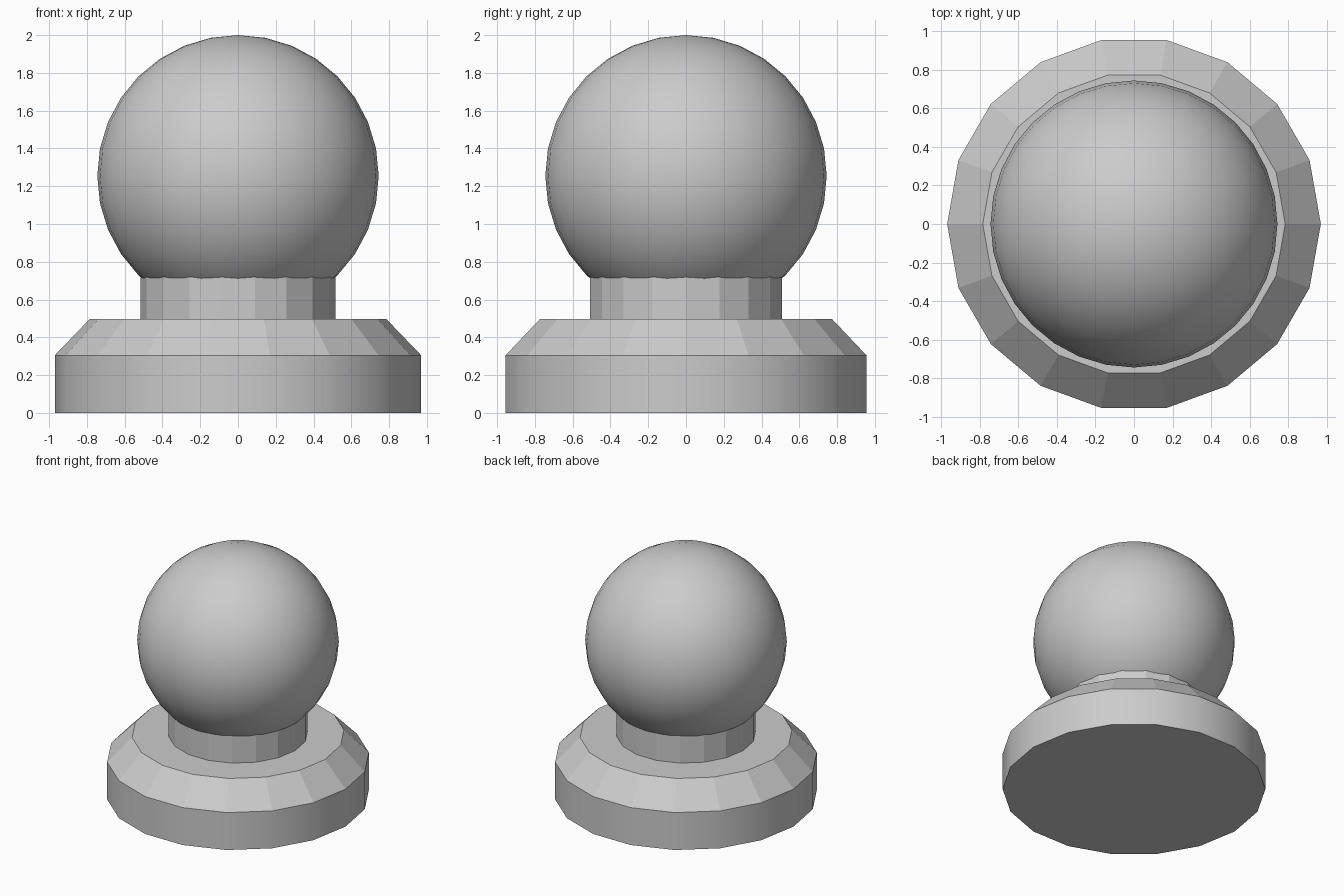
import bpy, bmesh
from math import cos, sin, tau

if "Cube" in bpy.data.objects:
    bpy.data.objects.remove(bpy.data.objects["Cube"])

SIDES = 18


def lathe(name, profile, smooth_bands=()):
    """Closed 18-sided turned solid from (radius, z) points, bottom to top."""
    bm = bmesh.new()
    rings = [[bm.verts.new((r * cos(tau * i / SIDES), r * sin(tau * i / SIDES), z))
              for i in range(SIDES)] for r, z in profile]
    bm.faces.new(rings[0][::-1])
    bm.faces.new(rings[-1])
    for band, (a, b) in enumerate(zip(rings, rings[1:])):
        for i in range(SIDES):
            j = (i + 1) % SIDES
            face = bm.faces.new((a[i], a[j], b[j], b[i]))
            face.smooth = band in smooth_bands
    # keep the rims crisp
    for edge in bm.edges:
        if edge.verts[0].co.z == edge.verts[1].co.z:
            edge.smooth = False
    mesh = bpy.data.meshes.new(name)
    bm.to_mesh(mesh)
    bm.free()
    obj = bpy.data.objects.new(name, mesh)
    bpy.context.collection.objects.link(obj)
    return obj


# Base disc: smooth wall with a faceted chamfer
lathe("base", [(0.97, 0), (0.97, 0.305), (0.785, 0.497)], smooth_bands={0})

# Faceted neck, sunk into the base and running up into the ball
lathe("neck", [(0.515, 0.45), (0.515, 0.75)])

# Smooth ball
bpy.ops.mesh.primitive_uv_sphere_add(segments=32, ring_count=16, radius=0.745,
                                     location=(0, 0, 1.255))
ball = bpy.context.object
ball.name = "ball"
bpy.ops.object.shade_smooth()
